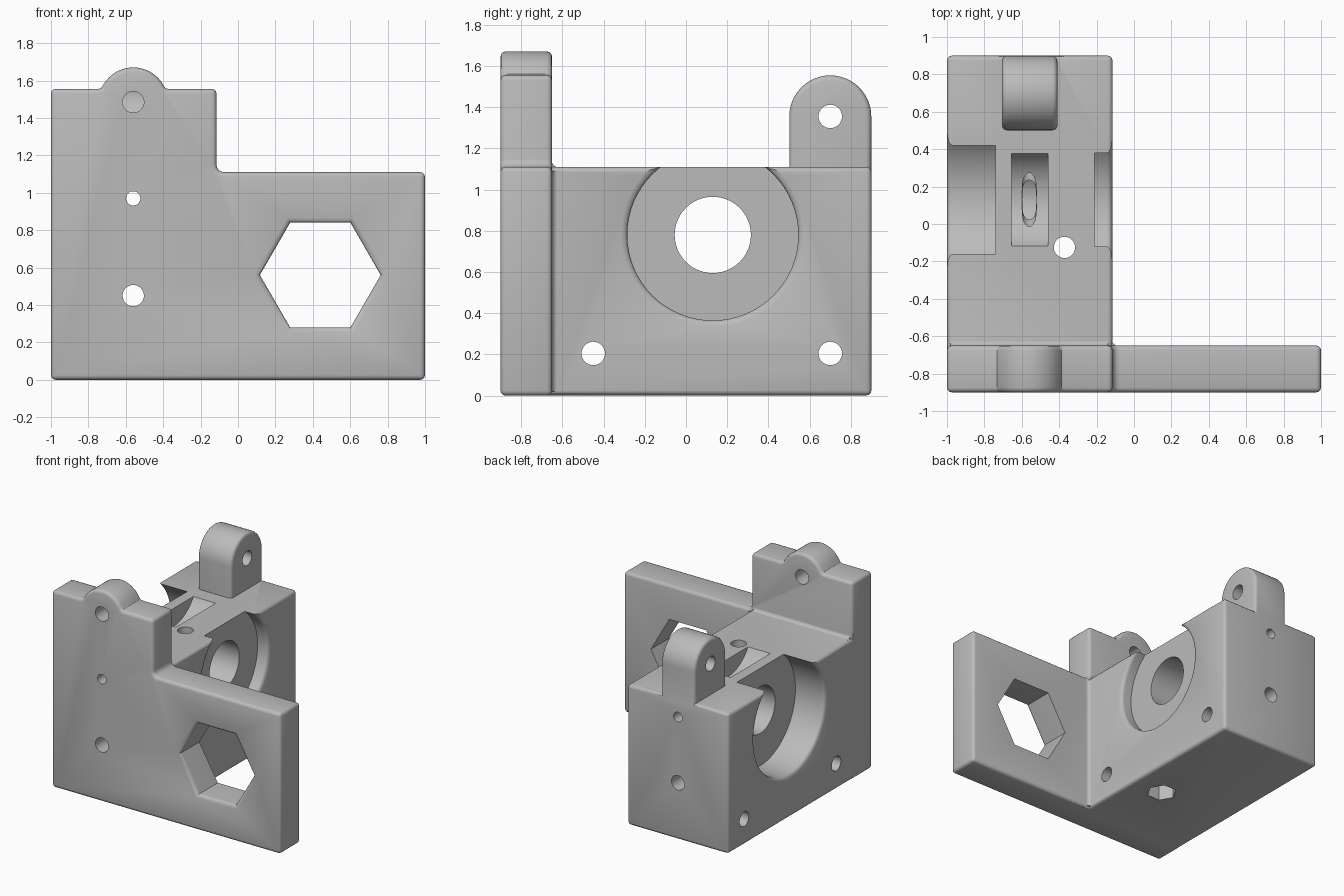
import bpy
import bmesh
from math import cos, sin, pi, sqrt, radians

old = bpy.data.objects.get("Cube")
if old:
    bpy.data.objects.remove(old, do_unlink=True)

ROUND = 0.025
FLARE = 0.03
LEFT, RIGHT, BACK, FRONT = -1.0, -0.115, 0.9, -0.9
PLATE_BACK, DECK, TALL = -0.65, 1.11, 1.555
MID = -0.56                      # centre line of the block
BORE = (0.13, 0.78)              # main bore axis (y, z)
AXES = {"x": lambda t, a, b: (t, a, b),
        "y": lambda t, a, b: (a, t, b),
        "z": lambda t, a, b: (a, b, t)}


def loft(name, axis, rings, round_edges=False):
    """Skin a list of (position, outline) rings along an axis."""
    bm = bmesh.new()
    loops = [[bm.verts.new(AXES[axis](t, a, b)) for a, b in pts] for t, pts in rings]
    n = len(loops[0])
    for low, high in zip(loops, loops[1:]):
        for i in range(n):
            j = (i + 1) % n
            bm.faces.new((low[i], low[j], high[j], high[i]))
    bm.faces.new(loops[0])
    bm.faces.new(loops[-1])
    bmesh.ops.recalc_face_normals(bm, faces=bm.faces)
    mesh = bpy.data.meshes.new(name)
    bm.to_mesh(mesh)
    bm.free()
    ob = bpy.data.objects.new(name, mesh)
    bpy.context.collection.objects.link(ob)
    if round_edges:
        bev = ob.modifiers.new("rounding", "BEVEL")
        bev.width, bev.segments = ROUND, 3
        bev.limit_method, bev.angle_limit = "ANGLE", radians(40)
        bev.use_clamp_overlap = False
    return ob


def arc(c, r, start, end, n):
    return [(c[0] + r * cos(radians(start + (end - start) * i / n)),
             c[1] + r * sin(radians(start + (end - start) * i / n))) for i in range(n + 1)]


def circle(c, r, n):
    return arc(c, r, 0, 360, n)[:-1]


def prism(name, axis, pts, lo, hi, round_edges=False):
    return loft(name, axis, [(lo, pts), (hi, pts)], round_edges)


def hole(name, axis, c, r, lo=-1.2, hi=1.9, n=32):
    return prism(name, axis, circle(c, r, n), lo, hi)


def flared_hole(name, axis, c, r, mouth, floor, n=64):
    """Hole that opens through a rounded rim at the mouth."""
    d = 1 if floor > mouth else -1
    rings = [(mouth - d * 0.1, circle(c, r + FLARE, n))]
    for i in range(5):
        depth = FLARE * i / 4
        grow = FLARE - sqrt(FLARE ** 2 - (FLARE - depth) ** 2)
        rings.append((mouth + d * depth, circle(c, r + grow, n)))
    rings.append((floor, circle(c, r, n)))
    return loft(name, axis, rings)


def fillet(name, axis, corner, lo, hi):
    """Concave strip in an inside corner."""
    a, b = corner[0] - 0.001, corner[1] - 0.001
    f, s = 0.03, 0.02
    pts = [(a - s, b - s), (a + f, b - s)] + arc((a + f, b + f), f, 270, 180, 4) + [(a - s, b + f)]
    return prism(name, axis, pts, lo, hi)


# front plate with raised end and rounded bump
foot = [(0.185, TALL), (0.172, TALL + 0.005)]
outline = [(LEFT, 0), (1, 0), (1, DECK)]
outline += arc((RIGHT + 0.04, DECK + 0.04), 0.04, 270, 180, 4)
outline += [(RIGHT, TALL)] + [(MID + a, z) for a, z in foot]
outline += arc((MID, 1.485), 0.185, 29, 151, 16)
outline += [(MID - a, z) for a, z in reversed(foot)] + [(LEFT, TALL)]
body = prism("motor_bracket", "y", outline, FRONT, PLATE_BACK, True)

# main block, hinge lug and inside fillets
block = [(LEFT + 0.001, FRONT + 0.02), (RIGHT, FRONT + 0.02), (RIGHT, BACK), (LEFT + 0.001, BACK)]
lug = [(0.5, 0.95), (0.899, 0.95)] + arc((0.7, 1.355), 0.199, 0, 180, 24)
lug[0] = (0.501, 0.95)
added = [
    prism("block", "z", block, 0.001, DECK, True),
    prism("hinge_lug", "x", lug, -0.705, -0.41, True),
    fillet("deck_fillet", "x", (PLATE_BACK, DECK), -0.98, -0.14),
    fillet("side_fillet", "z", (RIGHT, PLATE_BACK), 0.02, 1.09),
]

# bores, slot and screw holes
cuts = [
    hole("main_bore", "x", BORE, 0.185, n=48),
    flared_hole("right_bearing_seat", "x", BORE, 0.415, RIGHT, -0.21),
    flared_hole("left_bearing_seat", "x", BORE, 0.44, LEFT, -0.74),
    hole("idler_slot", "x", (0.13, 1.26), 0.29, -0.655, -0.46, 48),
    flared_hole("hexagon_window", "y", (0.44, 0.56), 0.323, FRONT, -0.5, 6),
    hole("bump_hole", "y", (MID, 1.485), 0.057, -1.2, -0.4),
    hole("feed_hole", "y", (MID, 0.97), 0.038),
    hole("lower_hole", "y", (MID, 0.45), 0.057),
    hole("hinge_hole", "x", (0.7, 1.355), 0.057),
    hole("front_cross_hole", "x", (-0.45, 0.205), 0.057),
    hole("back_cross_hole", "x", (0.7, 0.205), 0.057),
    hole("vertical_hole", "z", (-0.372, -0.125), 0.057),
    hole("nut_pocket", "z", (-0.372, -0.125), 0.11, -0.1, 0.12, 6),
]

for operation, tools in (("UNION", added), ("DIFFERENCE", cuts)):
    for tool in tools:
        tool.hide_render = True
        mod = body.modifiers.new(tool.name, "BOOLEAN")
        mod.operation, mod.object, mod.solver = operation, tool, "EXACT"

# bake the modifiers and drop the helpers
bpy.context.view_layer.update()
graph = bpy.context.evaluated_depsgraph_get()
solid = bpy.data.meshes.new_from_object(body.evaluated_get(graph))
body.modifiers.clear()
body.data = solid
for tool in added + cuts:
    bpy.data.objects.remove(tool, do_unlink=True)

# single grey material
grey = bpy.data.materials.new("plain_grey")
grey.use_nodes = True
colour = (0.5, 0.5, 0.5, 1)
grey.diffuse_color = colour
grey.node_tree.nodes["Principled BSDF"].inputs["Base Color"].default_value = colour
body.data.materials.clear()
body.data.materials.append(grey)

bpy.ops.object.select_all(action="DESELECT")
body.select_set(True)
bpy.context.view_layer.objects.active = body
bpy.ops.object.shade_smooth_by_angle(angle=radians(32))
